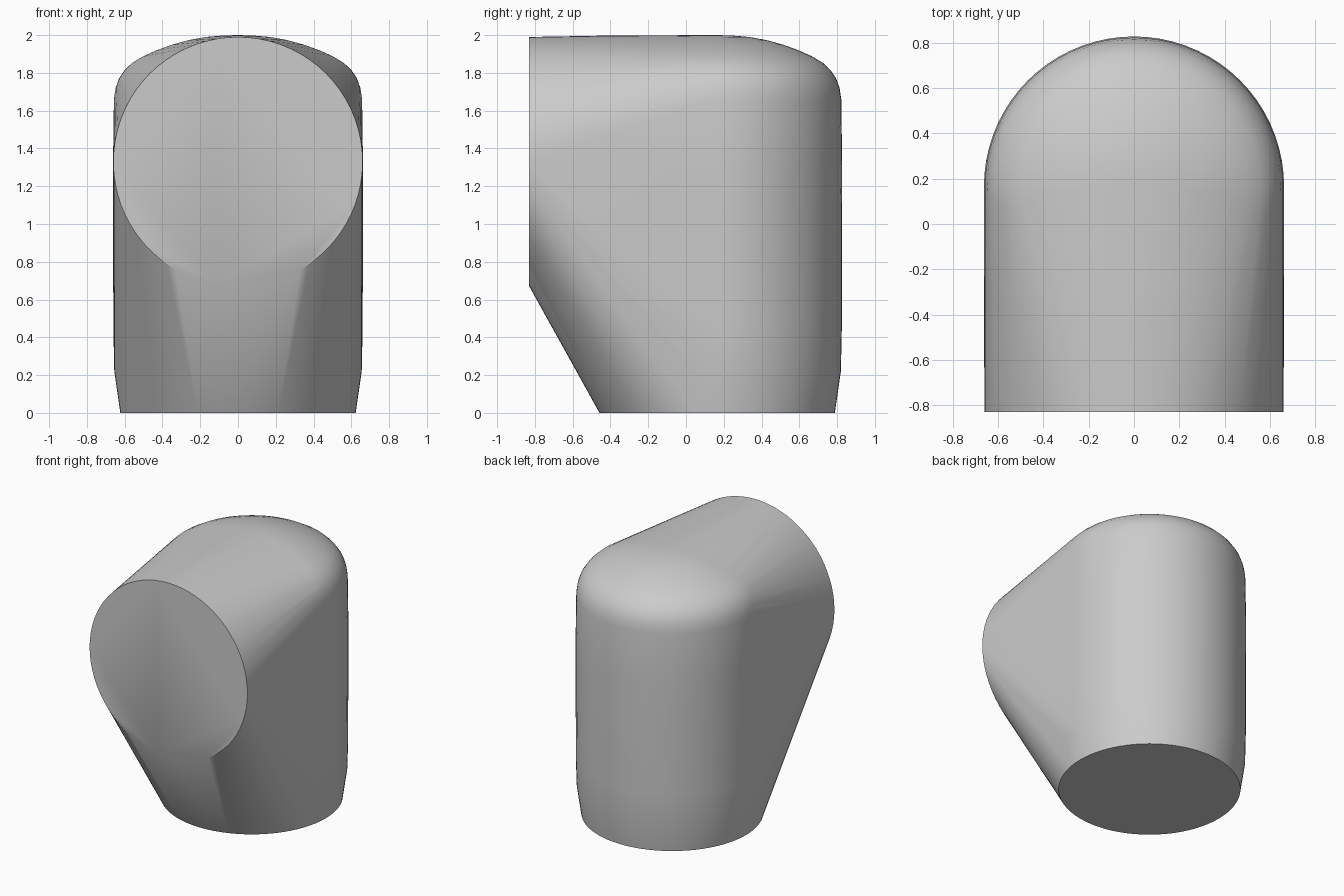
import bpy, bmesh, math

cube = bpy.data.objects.get("Cube")
if cube:
    bpy.data.objects.remove(cube)

SEGMENTS = 72
AXIS_Y = 0.165   # upright barrel axis
MOUTH_Z = 1.33   # centre height of the front disc

# One plain grey for the whole body
grey = bpy.data.materials.new("light_grey")
grey.use_nodes = True
colour = (0.6, 0.6, 0.6, 1)
grey.diffuse_color = colour
grey.node_tree.nodes["Principled BSDF"].inputs["Base Color"].default_value = colour

bm = bmesh.new()


def ring(radius, place):
    for i in range(SEGMENTS):
        a = 2 * math.pi * i / SEGMENTS
        bm.verts.new(place(radius * math.cos(a), radius * math.sin(a)))


# Upright barrel: tapered foot, straight wall, shallow dome with a round shoulder
barrel = [(0.623, 0), (0.655, 0.22), (0.66, 0.45), (0.662, 1.3), (0.657, 1.66),
          (0.648, 1.72), (0.63, 1.77), (0.6, 1.815), (0.56, 1.853), (0.5, 1.889),
          (0.43, 1.92), (0.35, 1.949), (0.26, 1.974), (0.17, 1.99), (0.08, 1.998)]
for r, z in barrel:
    ring(r, lambda u, v: (u, AXIS_Y + v, z))
bm.verts.new((0, AXIS_Y, 2))

# Flat round mouth facing forward, with a very slight swell behind it
ring(0.66, lambda u, v: (u, -0.83, MOUTH_Z + v))
ring(0.66, lambda u, v: (u, -0.4, MOUTH_Z + 0.008 + v))

# Wrap both into one convex skin
hull = bmesh.ops.convex_hull(bm, input=bm.verts[:])
loose = {g for g in hull["geom_interior"] + hull["geom_unused"]
         if isinstance(g, bmesh.types.BMVert)}
bmesh.ops.delete(bm, geom=list(loose), context="VERTS")
bmesh.ops.dissolve_limit(bm, angle_limit=math.radians(0.2),
                         verts=bm.verts[:], edges=bm.edges[:])
bmesh.ops.recalc_face_normals(bm, faces=bm.faces[:])

mesh = bpy.data.meshes.new("elbow_body")
bm.to_mesh(mesh)
bm.free()
mesh.materials.append(grey)
body = bpy.data.objects.new("elbow_body", mesh)
bpy.context.collection.objects.link(body)

# Smooth skin with crisp rims round the two flat discs
bpy.ops.object.select_all(action="DESELECT")
body.select_set(True)
bpy.context.view_layer.objects.active = body
bpy.ops.object.shade_smooth_by_angle(angle=math.radians(35))
